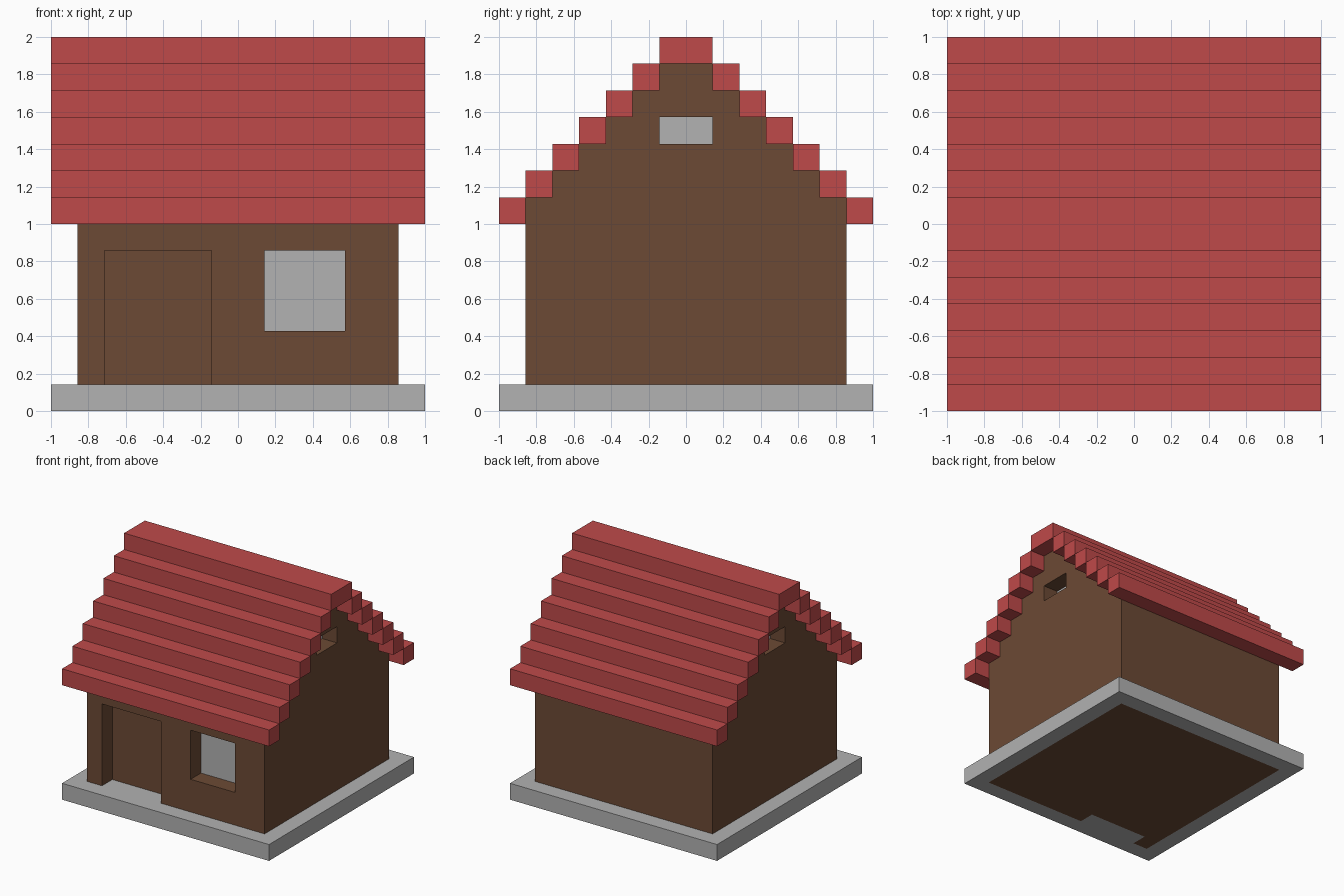
import bpy, bmesh

cube = bpy.data.objects.get("Cube")
if cube:
    bpy.data.objects.remove(cube, do_unlink=True)

U = 1 / 7  # block size: the house sits on a 14 x 14 x 14 block grid


def material(name, r, g, b):
    m = bpy.data.materials.new(name)
    m.use_nodes = True
    m.diffuse_color = (r, g, b, 1)
    m.node_tree.nodes["Principled BSDF"].inputs["Base Color"].default_value = (r, g, b, 1)
    return m


RED = material("roof red", 0.521, 0.068, 0.068)
BROWN = material("wood brown", 0.150, 0.068, 0.035)
GREY = material("stone grey", 0.445, 0.445, 0.445)


def add_object(name, bm, *mats):
    bmesh.ops.recalc_face_normals(bm, faces=bm.faces)
    me = bpy.data.meshes.new(name)
    bm.to_mesh(me)
    bm.free()
    for m in mats:
        me.materials.append(m)
    ob = bpy.data.objects.new(name, me)
    bpy.context.collection.objects.link(ob)
    return ob


def box_mesh(lo, hi):
    """Box between two corners given in blocks."""
    bm = bmesh.new()
    bmesh.ops.create_cube(bm, size=1)
    for v in bm.verts:
        v.co = [(hi[i] if v.co[i] > 0 else lo[i]) * U for i in range(3)]
    return bm


def box(name, lo, hi, *mats):
    return add_object(name, box_mesh(lo, hi), *mats)


# Foundation slab, its underside cut so the floor shows inside a stone rim
bm = box_mesh((-7, -7, 0), (7, 7, 1))
for axis, cuts in ((0, (-6, -5, -1, 6)), (1, (-6, -5, 6))):
    for c in cuts:
        co, no = [0, 0, 0], [0, 0, 0]
        co[axis], no[axis] = c * U, 1
        bmesh.ops.bisect_plane(bm, geom=bm.verts[:] + bm.edges[:] + bm.faces[:],
                               plane_co=co, plane_no=no)
bm.normal_update()
for f in bm.faces:
    x, y, z = f.calc_center_median() / U
    doorway = -5 < x < -1 and y < -5
    if z < 0.01 and abs(x) < 6 and abs(y) < 6 and not doorway:
        f.material_index = 1
add_object("foundation", bm, GREY, BROWN)

# Walls: stepped gable profile extruded along x
half = [(6, 1), (6, 8)]
for k in range(1, 6):
    half += [(6 - k, 7 + k), (6 - k, 8 + k)]
profile = half + [(-y, z) for y, z in reversed(half)]
bm = bmesh.new()
face = bm.faces.new([bm.verts.new((-6 * U, y * U, z * U)) for y, z in profile])
ext = bmesh.ops.extrude_face_region(bm, geom=[face])
bmesh.ops.translate(bm, vec=(12 * U, 0, 0),
                    verts=[g for g in ext["geom"] if isinstance(g, bmesh.types.BMVert)])
walls = add_object("walls", bm, BROWN, GREY)

# Recesses one block deep: door, front window, one window in each gable
recesses = [
    ("door_cutter", (-5, -8, 0), (-1, -5, 6)),
    ("window_cutter", (1, -8, 3), (4, -5, 6)),
    ("left_gable_cutter", (5, -1, 10), (8, 1, 11)),
    ("right_gable_cutter", (-8, -1, 10), (-5, 1, 11)),
]
bpy.context.view_layer.objects.active = walls
for name, lo, hi in recesses:
    cutter = box(name, lo, hi, BROWN)
    cutter.hide_render = True
    mod = walls.modifiers.new(name, "BOOLEAN")
    mod.operation, mod.solver, mod.object = "DIFFERENCE", "EXACT", cutter
    bpy.ops.object.modifier_apply(modifier=mod.name)
    bpy.data.objects.remove(cutter, do_unlink=True)

# Window panes are the back faces of the window recesses
for p in walls.data.polygons:
    x, y, z = p.center / U
    front_pane = abs(p.normal.y) > 0.9 and abs(y + 5) < 0.01 and x > 0 and z < 6.5
    gable_pane = abs(p.normal.x) > 0.9 and abs(abs(x) - 5) < 0.01 and z > 9.5
    p.material_index = 1 if front_pane or gable_pane else 0

# Roof: stepped courses on both slopes, with a double-width ridge
for k in range(6):
    box(f"front_roof_course_{k + 1}", (-7, k - 7, 7 + k), (7, k - 6, 8 + k), RED)
    box(f"back_roof_course_{k + 1}", (-7, 6 - k, 7 + k), (7, 7 - k, 8 + k), RED)
box("roof_ridge", (-7, -1, 13), (7, 1, 14), RED)
